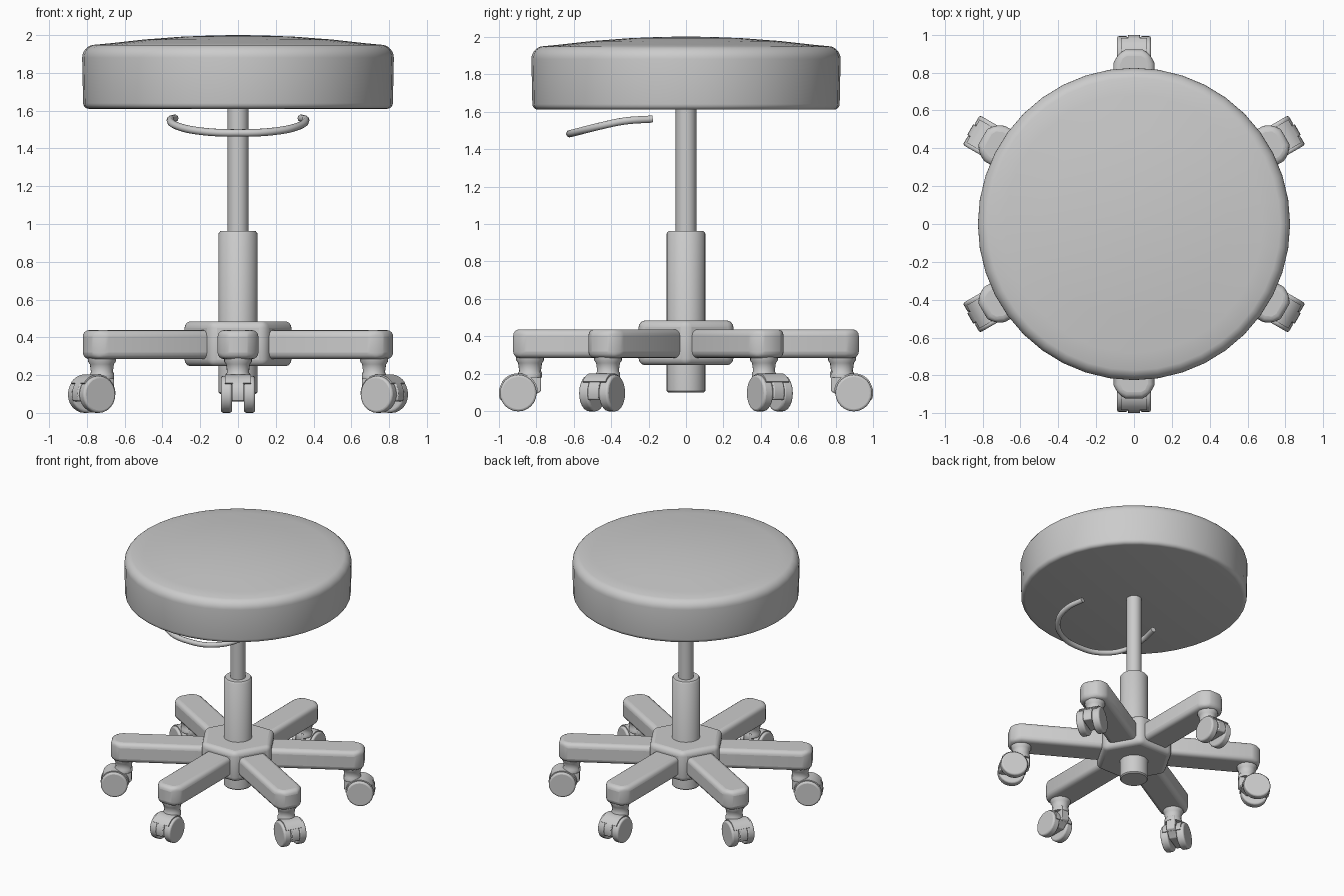
import bpy, bmesh, math
from mathutils import Matrix

cube = bpy.data.objects.get("Cube")
if cube:
    bpy.data.objects.remove(cube, do_unlink=True)

grey = bpy.data.materials.new("light_grey")
grey.use_nodes = True
colour = (0.6, 0.6, 0.6, 1)
grey.diffuse_color = colour
grey.node_tree.nodes["Principled BSDF"].inputs["Base Color"].default_value = colour


def finish(name, bm, bevel=0, segments=3, angle=40):
    """Turn a bmesh into a named, bevelled, smooth-shaded object."""
    bmesh.ops.recalc_face_normals(bm, faces=bm.faces)
    mesh = bpy.data.meshes.new(name)
    bm.to_mesh(mesh)
    bm.free()
    obj = bpy.data.objects.new(name, mesh)
    bpy.context.collection.objects.link(obj)
    mesh.materials.append(grey)
    if bevel:
        mod = obj.modifiers.new("rounded_edges", "BEVEL")
        mod.width, mod.segments = bevel, segments
        mod.limit_method, mod.angle_limit = "ANGLE", math.radians(35)
    bpy.ops.object.select_all(action="DESELECT")
    obj.select_set(True)
    bpy.context.view_layer.objects.active = obj
    bpy.ops.object.shade_smooth_by_angle(angle=math.radians(angle))
    return obj


def lathe(name, profile, steps=32, angle=40):
    """Spin a radius/height profile around z."""
    bm = bmesh.new()
    verts = [bm.verts.new((r, 0, z)) for r, z in profile]
    edges = [bm.edges.new(pair) for pair in zip(verts, verts[1:])]
    bmesh.ops.spin(bm, geom=verts + edges, axis=(0, 0, 1), cent=(0, 0, 0),
                   angle=math.tau, steps=steps, use_duplicate=False)
    bmesh.ops.remove_doubles(bm, verts=bm.verts, dist=0.0005)
    return finish(name, bm, angle=angle)


def extrude(name, outline, direction, bevel=0, segments=3):
    """Extrude a closed outline of 3D points along a vector."""
    bm = bmesh.new()
    face = bm.faces.new([bm.verts.new(p) for p in outline])
    new = bmesh.ops.extrude_face_region(bm, geom=[face])["geom"]
    bmesh.ops.translate(bm, vec=direction,
                        verts=[v for v in new if isinstance(v, bmesh.types.BMVert)])
    return finish(name, bm, bevel, segments)


def arc(radius, start, end, count):
    """Points on an arc, angles in degrees."""
    angles = [math.radians(start + (end - start) * i / count) for i in range(count + 1)]
    return [(radius * math.cos(a), radius * math.sin(a)) for a in angles]


# Seat cushion with rounded rim and gently domed top
bottom_rim = [(0.79 + x, 1.64 + z) for x, z in arc(0.03, -90, 0, 4)]
top_rim = [(0.755 + x, 1.88 + z) for x, z in arc(0.07, 0, 75, 6)]
dome = [(r, 2.0 - 0.053 * (r / 0.75) ** 2) for r in (0.68, 0.5, 0.3, 0.12, 0)]
lathe("seat_cushion", [(0, 1.61)] + bottom_rim + top_rim + dome, 40)

# Central gas lift
lathe("piston_rod", [(0, 0.9), (0.055, 0.9), (0.055, 1.62), (0, 1.62)])
lathe("lift_sleeve", [(0, 0.1), (0.095, 0.1), (0.103, 0.108), (0.103, 0.95),
                      (0.093, 0.963), (0, 0.963)])

# Hexagonal hub with corners between the arms
hub = [(x, y, 0.247) for x, y in arc(0.292, 0, 300, 5)]
extrude("base_hub", hub, (0, 0, 0.238), 0.035, 4)

# Height lever: a bent rod below the seat
half = [(0.335, -0.18, 1.56), (0.358, -0.33, 1.549), (0.33, -0.46, 1.522),
        (0.21, -0.575, 1.493)]
path = half + [(0, -0.62, 1.482)] + [(-x, y, z) for x, y, z in reversed(half)]
curve = bpy.data.curves.new("height_lever", "CURVE")
curve.dimensions = "3D"
curve.bevel_depth, curve.bevel_resolution = 0.02, 3
curve.use_fill_caps = True
spline = curve.splines.new("BEZIER")
spline.bezier_points.add(len(path) - 1)
for point, co in zip(spline.bezier_points, path):
    point.co = co
    point.handle_left_type = point.handle_right_type = "AUTO"
curve.materials.append(grey)
lever = bpy.data.objects.new("height_lever", curve)
bpy.context.collection.objects.link(lever)


def leg_parts():
    """One arm with its twin-wheel caster, pointing along +x."""
    # Arm with rounded tip
    width = 0.108
    right = [(0.1, -width), (0.85, -width), (0.9, -0.085), (0.922, -0.045)]
    outline = right + [(x, -y) for x, y in reversed(right)]
    arm = extrude("arm", [(x, y, 0.285) for x, y in outline], (0, 0, 0.153), 0.034, 4)

    # Caster stem
    stem = lathe("caster_stem", [(0, 0.3), (0.074, 0.3), (0.074, 0.272), (0.064, 0.258),
                                 (0.058, 0.215), (0.064, 0.205), (0.064, 0.18), (0, 0.18)], 20)
    stem.location.x = 0.832

    # Fork plate between the wheels
    cx, cz = 0.895, 0.098
    plate = arc(0.104, -20, 110, 8) + [(-0.06, 0.117), (-0.122, 0.117),
                                      (-0.122, 0.01), (-0.105, 0.0), (-0.06, -0.038), (0.06, -0.038)]
    fork = extrude("caster_fork", [(cx + x, -0.033, cz + z) for x, z in plate],
                   (0, 0.066, 0), 0.006, 2)

    # Hood curving over the wheels
    shell = arc(0.106, 35, 180, 12) + arc(0.09, 180, 35, 12)
    hood = extrude("caster_hood", [(cx + x, -0.07, cz + z) for x, z in shell], (0, 0.14, 0))

    # Twin wheels
    parts = [arm, stem, fork, hood]
    for side in (-1, 1):
        rim = [(cx + x, side * 0.032, cz + z) for x, z in arc(0.098, 0, 345, 23)]
        parts.append(extrude("caster_wheel", rim, (0, side * 0.058, 0), 0.012, 3))
    return parts


# Six legs around the hub
for i in range(6):
    turn = Matrix.Rotation(math.radians(30 + 60 * i), 4, "Z")
    for part in leg_parts():
        part.name = f"{part.name.split('.')[0]}_{i + 1}"
        part.matrix_world = turn @ Matrix.Translation(part.location)
